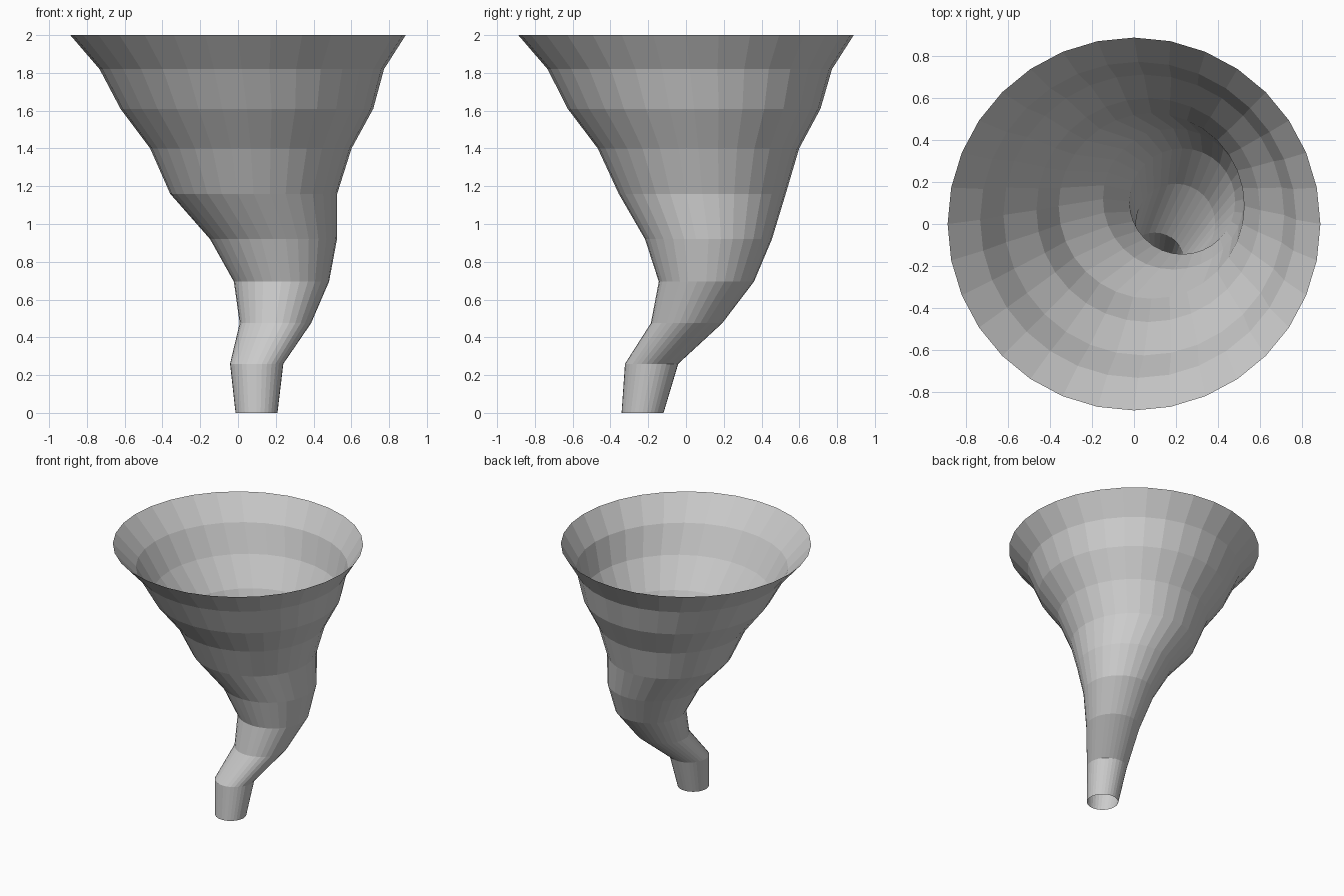
import bpy, bmesh
from math import sin, cos, tau

if "Cube" in bpy.data.objects:
    bpy.data.objects.remove(bpy.data.objects["Cube"])

SIDES = 32
# rings of the funnel, top to bottom: height, centre x, centre y, radius
RINGS = [
    (2.00, 0.00, 0.00, 0.888),
    (1.82, 0.02, 0.02, 0.753),
    (1.61, 0.047, 0.043, 0.669),
    (1.40, 0.068, 0.066, 0.533),
    (1.16, 0.083, 0.086, 0.442),
    (0.92, 0.188, 0.119, 0.336),
    (0.695, 0.230, 0.108, 0.252),
    (0.475, 0.198, 0.003, 0.189),
    (0.26, 0.099, -0.182, 0.141),
    (0.00, 0.098, -0.230, 0.111),
]

# open, winding funnel skin bridged from ring to ring
bm = bmesh.new()
loops = [[bm.verts.new((x + r * cos(tau * i / SIDES), y + r * sin(tau * i / SIDES), z))
          for i in range(SIDES)] for z, x, y, r in RINGS]
for upper, lower in zip(loops, loops[1:]):
    for i in range(SIDES):
        j = (i + 1) % SIDES
        bm.faces.new((lower[i], lower[j], upper[j], upper[i]))

mesh = bpy.data.meshes.new("tornado_funnel")
bm.to_mesh(mesh)
bm.free()
funnel = bpy.data.objects.new("tornado_funnel", mesh)
bpy.context.collection.objects.link(funnel)
